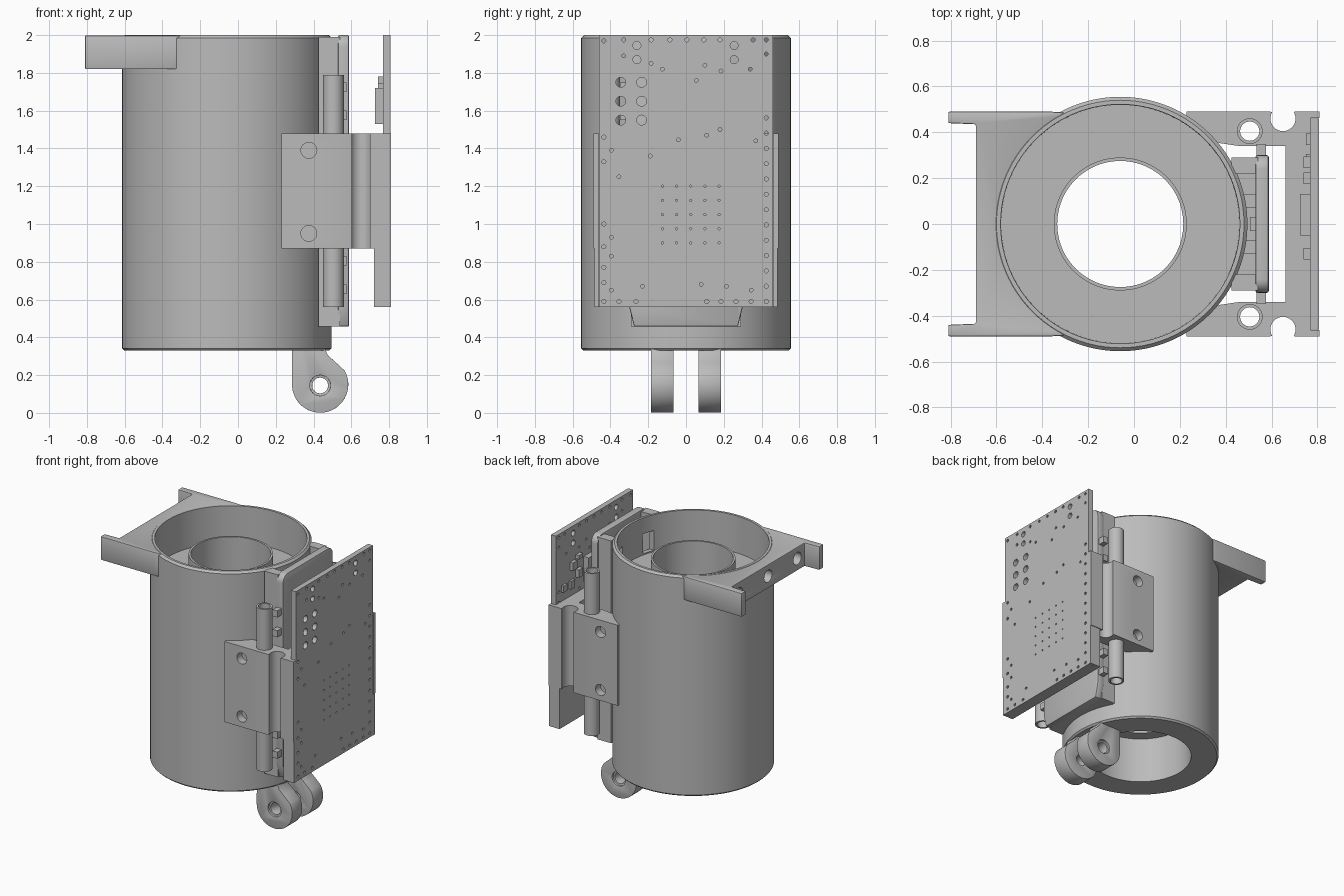
import bpy, bmesh
from math import sin, cos, pi, radians
from mathutils import Matrix, Vector

old = bpy.data.objects.get("Cube")
if old:
    bpy.data.objects.remove(old)

grey = bpy.data.materials.new("plain grey")
grey.use_nodes = True
COLOUR = (0.5, 0.5, 0.5, 1)
grey.diffuse_color = COLOUR
grey.node_tree.nodes["Principled BSDF"].inputs["Base Color"].default_value = COLOUR


def finish(name, bm):
    bmesh.ops.recalc_face_normals(bm, faces=bm.faces)
    mesh = bpy.data.meshes.new(name)
    bm.to_mesh(mesh)
    bm.free()
    ob = bpy.data.objects.new(name, mesh)
    bpy.context.collection.objects.link(ob)
    mesh.materials.append(grey)
    return ob


def arc(cx, cy, r, a, b, n):
    return [(cx + r * cos(radians(a + (b - a) * i / n)),
             cy + r * sin(radians(a + (b - a) * i / n))) for i in range(n + 1)]


def prism(name, pts, lo, hi, axis="z"):
    """Extrude a flat outline along one axis."""
    place = {"z": lambda a, b, h: (a, b, h),
             "y": lambda a, b, h: (a, h, b),
             "x": lambda a, b, h: (h, a, b)}[axis]
    bm = bmesh.new()
    face = bm.faces.new([bm.verts.new(place(a, b, lo)) for a, b in pts])
    new = bmesh.ops.extrude_face_region(bm, geom=[face])["geom"]
    bmesh.ops.translate(bm, vec=Vector(place(0, 0, hi - lo)),
                        verts=[v for v in new if isinstance(v, bmesh.types.BMVert)])
    return finish(name, bm)


def box(name, x, y, z):
    y = sorted(y)
    return prism(name, [(x[0], y[0]), (x[1], y[0]), (x[1], y[1]), (x[0], y[1])], *z)


def revolve(name, profile, cx, cy, steps):
    """Closed (radius, height) outline turned about a vertical axis."""
    bm = bmesh.new()
    verts = [bm.verts.new((r, 0, z)) for r, z in profile]
    edges = [bm.edges.new((verts[i - 1], verts[i])) for i in range(len(verts))]
    bmesh.ops.spin(bm, geom=verts + edges, cent=(0, 0, 0), axis=(0, 0, 1),
                   angle=2 * pi, steps=steps, use_merge=True)
    bmesh.ops.remove_doubles(bm, verts=bm.verts, dist=1e-5)
    bmesh.ops.translate(bm, vec=(cx, cy, 0), verts=bm.verts)
    return finish(name, bm)


def pins(centres, axis, depth):
    """Cutter made of cylinders, each given as (x, y, z, radius)."""
    turn = {"x": Matrix.Rotation(pi / 2, 4, "Y"), "y": Matrix.Rotation(pi / 2, 4, "X"),
            "z": Matrix.Identity(4)}[axis]
    bm = bmesh.new()
    for x, y, z, r in centres:
        bmesh.ops.create_cone(bm, cap_ends=True, segments=24 if r > 0.02 else 10,
                              radius1=r, radius2=r, depth=depth,
                              matrix=Matrix.Translation((x, y, z)) @ turn)
    return finish("cutter", bm)


def modify(ob, kind, **settings):
    mod = ob.modifiers.new(kind.lower(), kind)
    for key, value in settings.items():
        setattr(mod, key, value)
    bpy.context.view_layer.objects.active = ob
    bpy.ops.object.modifier_apply(modifier=mod.name)


def cut(ob, cutter):
    modify(ob, "BOOLEAN", object=cutter, operation="DIFFERENCE", solver="EXACT")
    bpy.data.objects.remove(cutter)


def bevel(ob, width=0.008):
    modify(ob, "BEVEL", width=width, segments=2, limit_method="ANGLE",
           angle_limit=radians(50))


# Main can with recessed top, central tube and wider lower bore
can = revolve("main_can", [
    (0.36, 0.33), (0.543, 0.33), (0.555, 0.342), (0.555, 1.985), (0.54, 2.0),
    (0.522, 2.0), (0.52, 1.72), (0.29, 1.72), (0.29, 1.88), (0.275, 1.88),
    (0.275, 0.68), (0.36, 0.68)], -0.06, 0, 96)
for s in (1, -1):
    cut(can, box("cutter", (0.3, 0.56), (s * 0.12, s * 0.21), (1.73, 1.88)))

# Side bracket with two flanges and three holes
r = 0.535
bracket = prism("side_bracket",
                [(-0.81, -0.49), (-0.36, -0.49)] + arc(-0.06, 0, r, 245, 115, 24)
                + [(-0.36, 0.49), (-0.81, 0.49), (-0.81, 0.44), (-0.69, 0.435),
                   (-0.69, -0.435), (-0.81, -0.44)], 1.82, 1.998)
cut(bracket, pins([(-0.69, y, 1.91, 0.045) for y in (-0.35, 0, 0.35)], "x", 0.16))
bevel(bracket, 0.006)

for s, side in ((1, "back"), (-1, "front")):
    # Clamp block with a round channel, rod bore and two screw holes
    outline = ([(0.23, 0.49), (0.595, 0.49)] + arc(0.65, 0.46, 0.055, 150, 390, 16)
               + [(0.70, 0.49), (0.81, 0.49), (0.81, 0.463), (0.77, 0.463), (0.77, 0.34),
                  (0.60, 0.34), (0.46, 0.34), (0.36, 0.355), (0.23, 0.465)])
    clamp = prism(side + "_clamp", [(x, s * y) for x, y in outline], 0.87, 1.48)
    cut(clamp, pins([(0.505, s * 0.405, 1.2, 0.054)], "z", 2))
    cut(clamp, pins([(0.375, s * 0.49, z, 0.042) for z in (0.95, 1.39)], "y", 0.12))

    # Hollow guide rod
    revolve(side + "_guide_rod", [(0.042, 0.56), (0.056, 0.56), (0.056, 1.79),
                                  (0.042, 1.79)], 0.505, s * 0.405, 32)

    # Lip beside the board, below the clamp
    box(side + "_carrier_lip", (0.72, 0.81), (s * 0.462, s * 0.485), (0.56, 0.87))

    # Hinge ear at the bottom
    ear = prism(side + "_hinge_ear",
                [(0.31, 0.46), (0.287, 0.33)] + arc(0.435, 0.15, 0.149, 180, 390, 32)
                + [(0.515, 0.27), (0.475, 0.305), (0.457, 0.35), (0.455, 0.46)],
                s * 0.065, s * 0.185, "y")
    cut(ear, pins([(0.435, s * 0.125, 0.145, 0.042)], "y", 0.4))
    cut(ear, pins([(0.435, s * 0.185, 0.145, 0.055)], "y", 0.03))
    bevel(ear, 0.012)

    # Column side wing and inner rail
    box(side + "_column_wing", (0.425, 0.54), (s * 0.22, s * 0.29), (0.457, 1.99))
    box(side + "_column_rail", (0.47, 0.54), (s * 0.07, s * 0.13), (0.457, 1.72))
    # Clips between column and rod
    for z in (0.63, 0.78, 1.55, 1.7):
        box(side + "_clip", (0.535, 0.575), (s * 0.28, s * 0.35), (z, z + 0.05))

# Column plate with rounded top corners
plate = prism("column_plate", [(-0.275, 0.457), (0.275, 0.457), (0.3, 0.56)]
              + arc(0.24, 1.94, 0.06, 0, 90, 8) + arc(-0.24, 1.94, 0.06, 90, 180, 8)
              + [(-0.3, 0.56)], 0.53, 0.588, "x")
bevel(plate)
box("column_foot", (0.425, 0.54), (-0.25, 0.25), (0.457, 0.56))
box("column_center_rail", (0.505, 0.54), (-0.03, 0.03), (0.457, 1.9))

# Carrier behind the board
box("carrier_body", (0.66, 0.77), (-0.345, 0.345), (0.87, 1.48))
box("carrier_lower", (0.72, 0.77), (-0.485, 0.485), (0.56, 0.87))

# Circuit board with drilled holes
board = box("circuit_board", (0.767, 0.808), (-0.461, 0.461), (0.56, 2.0))
holes = [(y, z, 0.026) for y in (-0.345, -0.235) for z in (1.55, 1.65, 1.75)]
holes += [(y, z, 0.021) for y in (-0.26, 0.255) for z in (1.87, 1.945)]
holes += [(-0.125 + 0.075 * i, 0.9 + 0.075 * j, 0.006) for i in range(5) for j in range(5)]
holes += [(0.425, 0.59 + 0.081 * i, 0.011) for i in range(13)]
holes += [(-0.435, z, 0.011) for z in (0.59, 0.69, 0.77, 0.88, 1.0, 1.33, 1.46, 1.97)]
holes += [(-0.395, z, 0.01) for z in (0.65, 0.83, 0.93, 1.39)]
holes += [(y, 0.59, 0.011) for y in (-0.355, -0.265, 0.11, 0.185, 0.265, 0.345)]
holes += [(y, 1.975, 0.011) for y in (-0.33, -0.185, -0.085, 0.005, 0.095, 0.18, 0.355, 0.425)]
holes += [(y, z, 0.01) for y, z in (
    (-0.33, 1.89), (-0.185, 1.85), (-0.125, 1.82), (0.1, 1.84), (0.185, 1.81),
    (0.34, 1.82), (0.425, 1.9), (0.055, 1.76), (0.37, 1.44), (0.18, 1.5), (0.11, 1.47),
    (-0.04, 1.445), (-0.19, 1.36), (-0.355, 1.25), (-0.23, 0.67), (0.08, 0.68),
    (0.215, 0.67), (0.345, 0.65))]
cut(board, pins([(0.79, y, z, r) for y, z, r in holes], "x", 0.1))

# Chips on the inner face of the board
for y, z, w, h, d in ((0.04, 1.53, 0.18, 0.19, 0.045), (0.2, 1.6, 0.05, 0.06, 0.03),
                      (0.27, 1.68, 0.05, 0.06, 0.03), (0.37, 1.55, 0.05, 0.05, 0.02),
                      (-0.13, 1.74, 0.05, 0.04, 0.03), (0.2, 1.74, 0.05, 0.03, 0.03),
                      (0.28, 1.54, 0.05, 0.06, 0.02)):
    box("chip", (0.77 - d, 0.77), (y - w / 2, y + w / 2), (z, z + h))

# Smooth round surfaces, keep hard edges
meshes = [o for o in bpy.context.scene.objects if o.type == "MESH"]
for ob in meshes:
    ob.select_set(True)
bpy.context.view_layer.objects.active = meshes[0]
bpy.ops.object.shade_smooth_by_angle(angle=radians(30))
